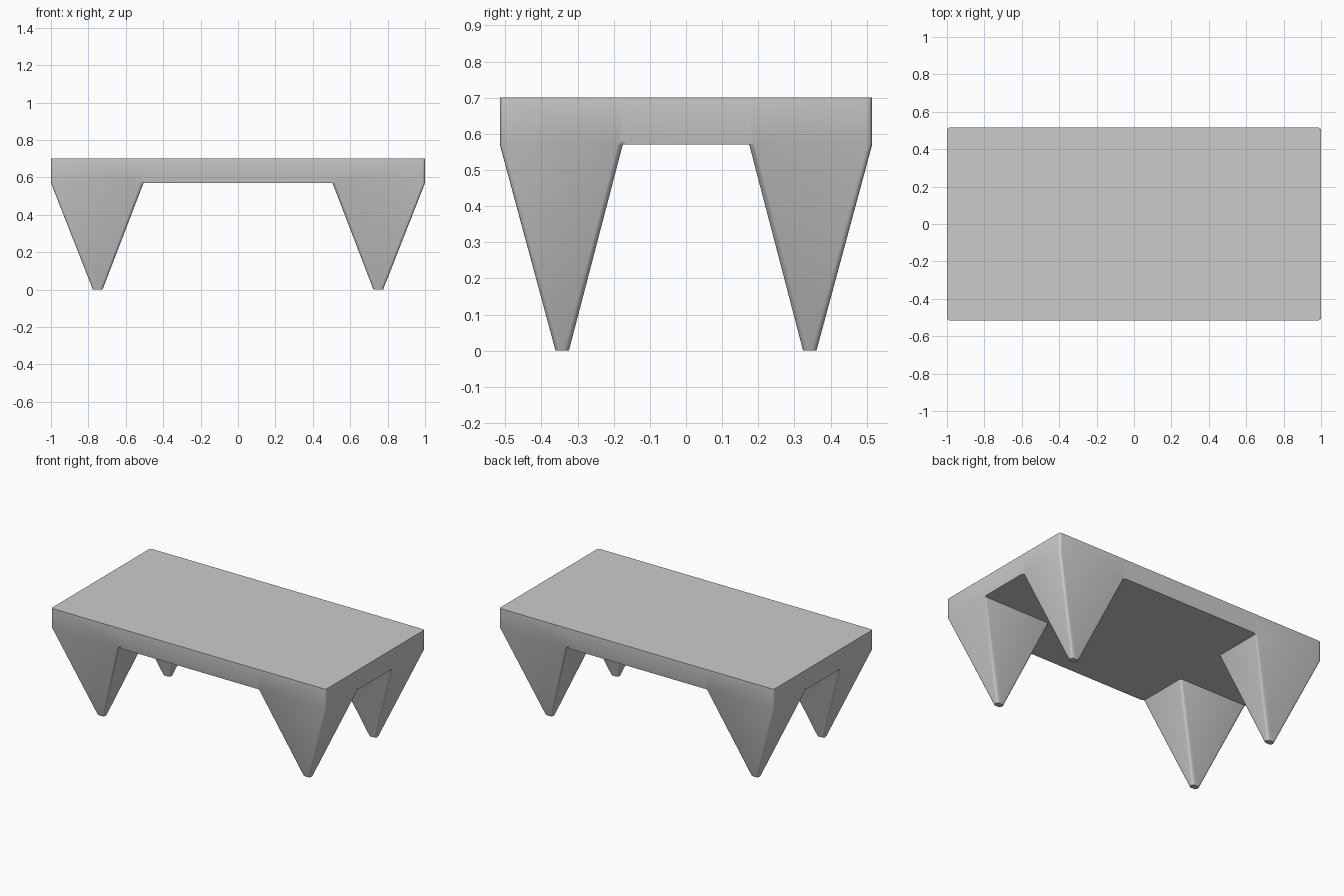
import bpy, bmesh

if "Cube" in bpy.data.objects:
    bpy.data.objects.remove(bpy.data.objects["Cube"])

HALF_X, HALF_Y = 1.0, 0.515          # table top half size
IN_X, IN_Y = 0.505, 0.175            # inner edges of the legs
Z_UNDER, Z_TOP = 0.57, 0.70
TIP_X, TIP_Y = 0.75, 0.3425          # foot centre
TIP_HX, TIP_HY = 0.026, 0.0185       # foot half size


def sign(v):
    return 1 if v > 0 else -1


bm = bmesh.new()

# underside: 3 x 3 grid whose corner cells become the legs
bmesh.ops.create_grid(bm, x_segments=3, y_segments=3, size=1.0)
for v in bm.verts:
    v.co.x = sign(v.co.x) * (HALF_X if abs(v.co.x) > 0.7 else IN_X)
    v.co.y = sign(v.co.y) * (HALF_Y if abs(v.co.y) > 0.7 else IN_Y)
    v.co.z = Z_UNDER
under = list(bm.faces)

# slab thickness
ext = bmesh.ops.extrude_face_region(bm, geom=under, use_keep_orig=True)
for g in ext["geom"]:
    if isinstance(g, bmesh.types.BMVert):
        g.co.z = Z_TOP

# tapered legs pulled down from the corner cells
corners = [f for f in bm.faces
           if all(abs(v.co.z - Z_UNDER) < 1e-4 for v in f.verts)
           and abs(f.calc_center_median().x) > 0.6
           and abs(f.calc_center_median().y) > 0.25]
for f in bmesh.ops.extrude_discrete_faces(bm, faces=corners)["faces"]:
    c = f.calc_center_median()
    for v in f.verts:
        v.co = (sign(c.x) * TIP_X + sign(v.co.x - c.x) * TIP_HX,
                sign(c.y) * TIP_Y + sign(v.co.y - c.y) * TIP_HY, 0.0)
bmesh.ops.recalc_face_normals(bm, faces=bm.faces)

# round the upright slab corners and the leg edges
rounded = []
for e in bm.edges:
    a, b = e.verts
    if abs(a.co.z - b.co.z) < 1e-4:
        continue
    is_leg = min(a.co.z, b.co.z) < 1e-4
    is_corner = abs(a.co.x) > 0.99 and abs(a.co.y) > 0.51 and abs(b.co.x) > 0.99 and abs(b.co.y) > 0.51
    if is_leg or is_corner:
        rounded.append(e)
bmesh.ops.bevel(bm, geom=rounded, offset=0.014, offset_type='OFFSET',
                segments=4, profile=0.5, affect='EDGES', clamp_overlap=True)
bmesh.ops.recalc_face_normals(bm, faces=bm.faces)

mesh = bpy.data.meshes.new("table")
bm.to_mesh(mesh)
bm.free()
table = bpy.data.objects.new("table", mesh)
bpy.context.collection.objects.link(table)
bpy.context.view_layer.objects.active = table
table.select_set(True)
bpy.ops.object.shade_smooth_by_angle(angle=0.75)
